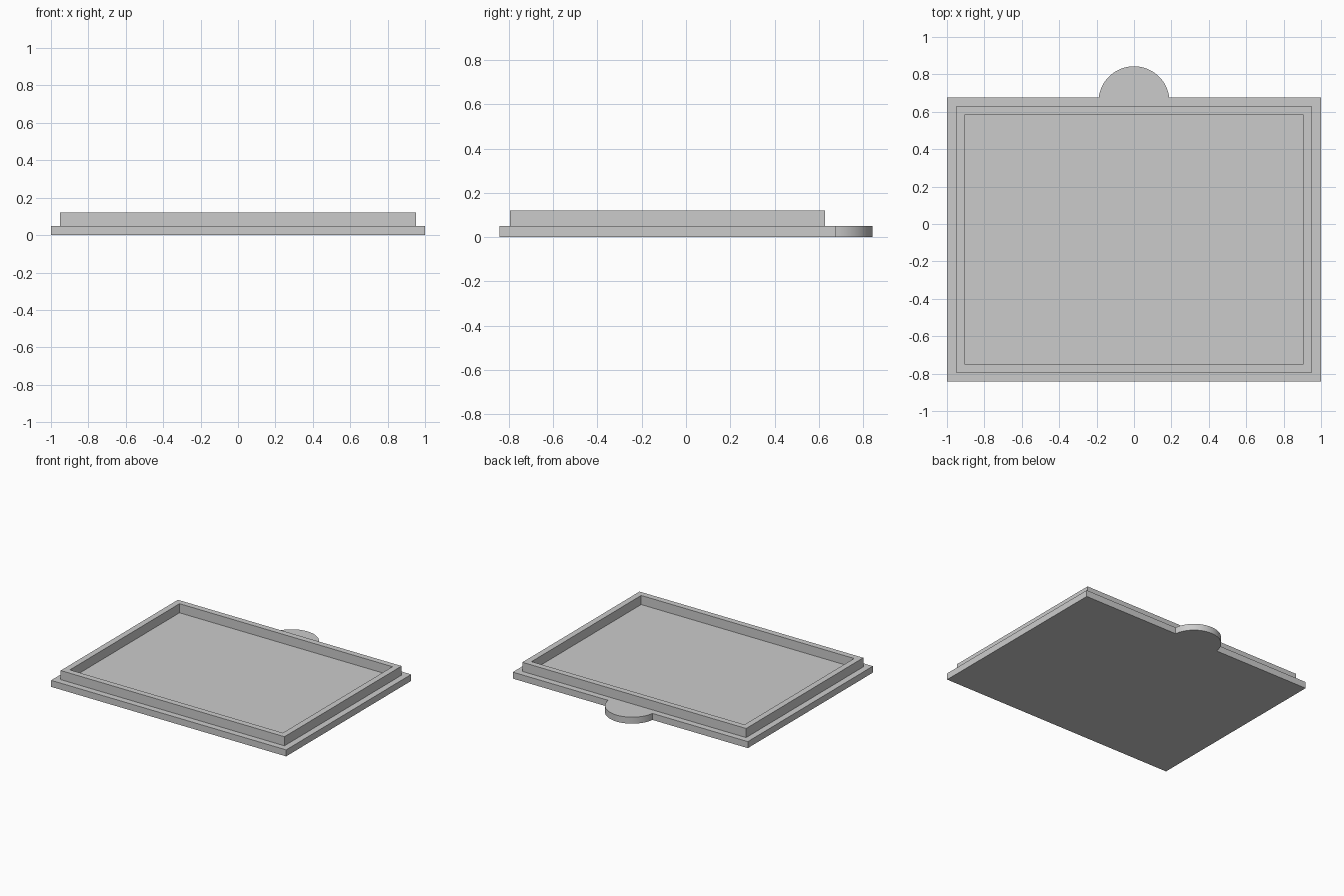
import bpy, bmesh, math

if "Cube" in bpy.data.objects:
    bpy.data.objects.remove(bpy.data.objects["Cube"], do_unlink=True)

grey = bpy.data.materials.new("plain grey")
grey.use_nodes = True
colour = (0.6, 0.6, 0.6, 1)
grey.diffuse_color = colour
grey.node_tree.nodes["Principled BSDF"].inputs["Base Color"].default_value = colour

FRONT, BACK = -0.843, 0.677
PLATE_H, RIM_H = 0.05, 0.12
TAB_R, TAB_Y = 0.19, 0.653


def rectangle(inset):
    x, y0, y1 = 1 - inset, FRONT + inset, BACK - inset
    return [(-x, y0), (x, y0), (x, y1), (-x, y1)]


def finish(name, bm):
    bmesh.ops.recalc_face_normals(bm, faces=bm.faces)
    mesh = bpy.data.meshes.new(name)
    bm.to_mesh(mesh)
    bm.free()
    mesh.materials.append(grey)
    obj = bpy.data.objects.new(name, mesh)
    bpy.context.collection.objects.link(obj)
    bpy.context.view_layer.objects.active = obj
    obj.select_set(True)
    bpy.ops.object.shade_smooth_by_angle(angle=math.radians(30))
    obj.select_set(False)


def extrude(bm, faces, height):
    moved = bmesh.ops.extrude_face_region(bm, geom=faces)["geom"]
    verts = [v for v in moved if isinstance(v, bmesh.types.BMVert)]
    bmesh.ops.translate(bm, verts=verts, vec=(0, 0, height))


# Base plate outline, with the round pull tab along the back edge
corners = rectangle(0)
start = math.asin((BACK - TAB_Y) / TAB_R)
steps = 40
arc = []
for i in range(steps + 1):
    a = start + (math.pi - 2 * start) * i / steps
    arc.append((TAB_R * math.cos(a), TAB_Y + TAB_R * math.sin(a)))
bm = bmesh.new()
outline = corners[:3] + arc + corners[3:]
face = bm.faces.new([bm.verts.new((x, y, 0)) for x, y in outline])
extrude(bm, [face], PLATE_H)
finish("base_plate_with_tab", bm)

# Raised rim standing on the plate
bm = bmesh.new()
outer, inner = [[bm.verts.new((x, y, PLATE_H)) for x, y in rectangle(inset)]
                for inset in (0.048, 0.094)]
ring = [bm.faces.new((outer[i], outer[(i + 1) % 4], inner[(i + 1) % 4], inner[i]))
        for i in range(4)]
extrude(bm, ring, RIM_H - PLATE_H)
finish("raised_rim", bm)
